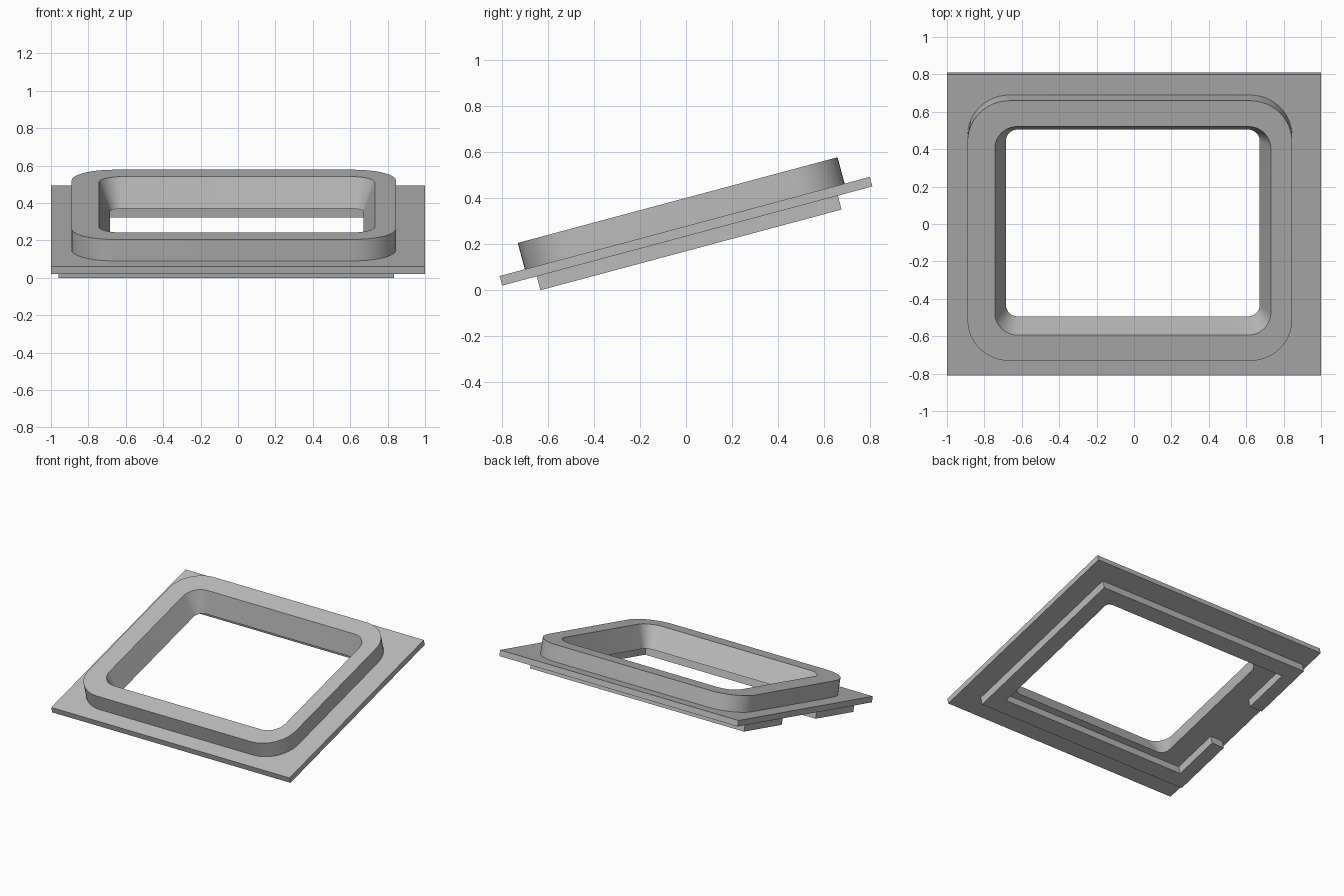
import bpy, bmesh
from math import radians, sin, cos, pi
from mathutils import Matrix

cube = bpy.data.objects.get("Cube")
if cube:
    bpy.data.objects.remove(cube, do_unlink=True)

grey = bpy.data.materials.new("plain grey")
grey.use_nodes = True
colour = (0.5, 0.5, 0.5, 1)
grey.diffuse_color = colour
grey.node_tree.nodes["Principled BSDF"].inputs["Base Color"].default_value = colour

# Everything is modelled flat, then tilted up towards the back
TILT = Matrix.Translation((0, 0, 0.2566)) @ Matrix.Rotation(radians(15), 4, 'X')
PLATE_TOP, PLATE_BOTTOM = 0.0215, -0.0215
RING_TOP, RAIL_BOTTOM = 0.14, -0.084


def rounded_rect(cx, hx, hy, r, steps=12):
    """Outline of a rectangle, with arcs at the corners when r > 0."""
    points = []
    for i, (sx, sy) in enumerate([(1, 1), (-1, 1), (-1, -1), (1, -1)]):
        for k in range(steps + 1 if r else 1):
            a = pi / 2 * (i + k / steps)
            points.append((cx + sx * (hx - r) + r * cos(a), sy * (hy - r) + r * sin(a)))
    return points


def opening(z):
    """Outline of the tapered opening at height z."""
    t = (RING_TOP - z) / (RING_TOP - PLATE_BOTTOM)
    inset = 0.06 * t
    return rounded_rect(-0.0065, 0.738 - inset, 0.577 - inset, 0.122 - inset)


def finish(bm, name):
    bmesh.ops.recalc_face_normals(bm, faces=bm.faces)
    mesh = bpy.data.meshes.new(name)
    bm.to_mesh(mesh)
    bm.free()
    mesh.materials.append(grey)
    mesh.transform(TILT)
    obj = bpy.data.objects.new(name, mesh)
    bpy.context.collection.objects.link(obj)
    bpy.ops.object.select_all(action='DESELECT')
    obj.select_set(True)
    bpy.context.view_layer.objects.active = obj
    bpy.ops.object.shade_smooth_by_angle(angle=radians(30))


def slab_with_opening(name, outline, low, high):
    bm = bmesh.new()
    rims = {low: [], high: []}
    for shape in (lambda z: outline, opening):
        loops = []
        for z in (low, high):
            verts = [bm.verts.new((x, y, z)) for x, y in shape(z)]
            pairs = list(zip(verts, verts[1:] + verts[:1]))
            rims[z] += [bm.edges.new(p) for p in pairs]
            loops.append(pairs)
        for (a, b), (c, d) in zip(*loops):
            bm.faces.new((a, b, d, c))
    for edges in rims.values():
        bmesh.ops.triangle_fill(bm, edges=edges, use_beauty=True)
    finish(bm, name)


# Flat base plate and the raised rounded collar
slab_with_opening("base_plate", rounded_rect(0, 1, 0.8333, 0), PLATE_BOTTOM, PLATE_TOP)
slab_with_opening("raised_collar", rounded_rect(-0.0225, 0.8675, 0.72, 0.225),
                  PLATE_TOP, RING_TOP)

# Square rail underneath, with a gap in its right side
half = [(-0.96, 0.21), (-0.96, 0.678), (0.835, 0.678),
        (0.71, 0.565), (-0.855, 0.565), (-0.855, 0.21)]
outer, inner = half[:3], half[3:]
outline = (outer + [(x, -y) for x, y in reversed(outer)]
           + [(x, -y) for x, y in reversed(inner)] + inner)
bm = bmesh.new()
face = bm.faces.new([bm.verts.new((x, y, RAIL_BOTTOM)) for x, y in outline])
top = bmesh.ops.extrude_face_region(bm, geom=[face])["geom"]
bmesh.ops.translate(bm, vec=(0, 0, PLATE_BOTTOM - RAIL_BOTTOM),
                    verts=[v for v in top if isinstance(v, bmesh.types.BMVert)])
finish(bm, "under_rail")
